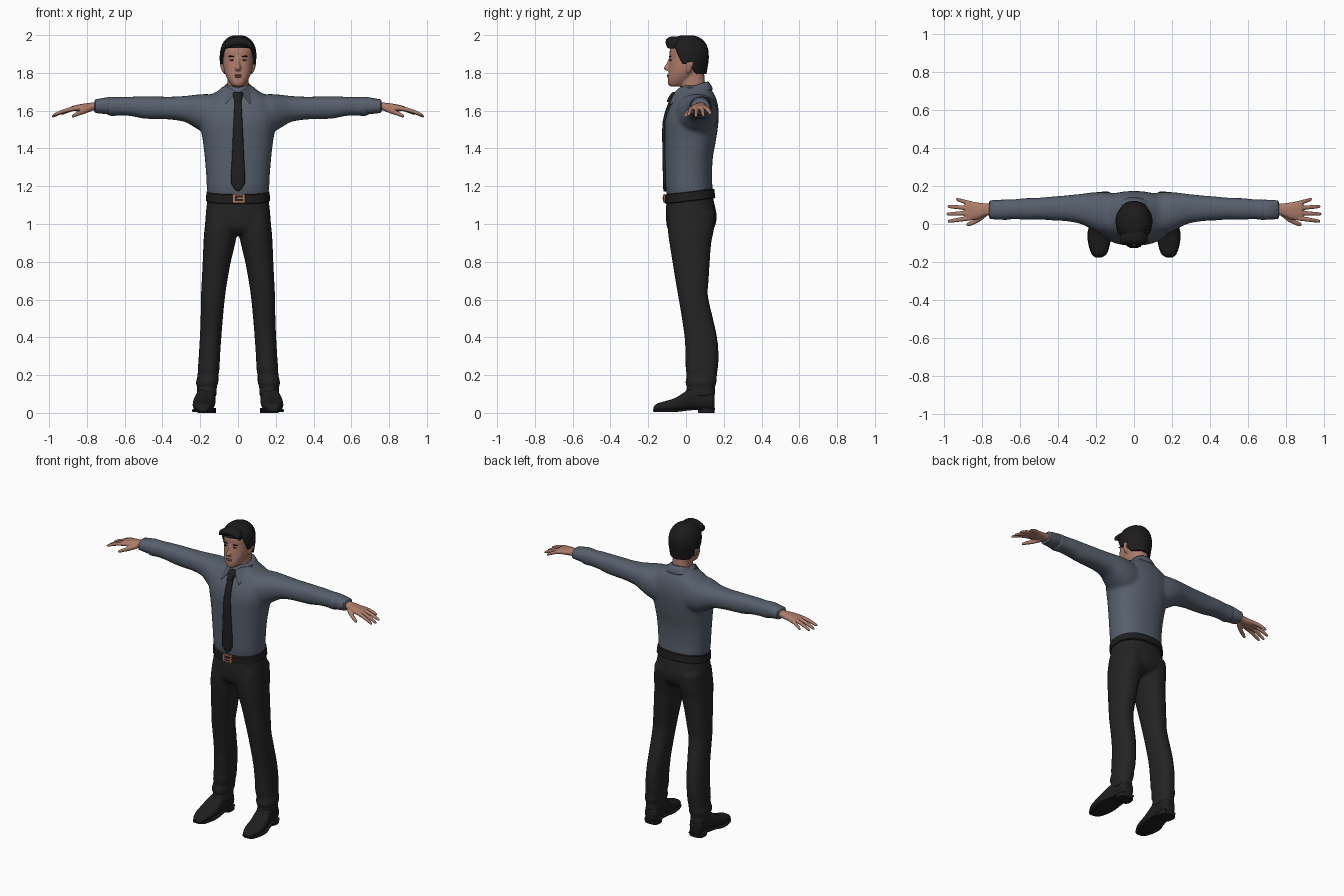
import bpy, bmesh, math
from mathutils import Vector


def material(name, r, g, b):
    m = bpy.data.materials.new(name)
    m.diffuse_color = (r, g, b, 1)
    return m


SKIN = material("skin", .42, .205, .145)
LIPS = material("lips", .30, .12, .095)
HAIR = material("black hair", .012, .011, .011)
SHIRT = material("slate shirt", .095, .115, .15)
TIE = material("black tie", .014, .014, .016)
CLOTH = material("charcoal trousers", .017, .017, .017)
LEATHER = material("black leather", .014, .013, .013)
COPPER = material("copper buckle", .42, .19, .12)


def spline(rows, steps):
    """Catmull-Rom interpolation between section rows."""
    out = []
    for i in range(len(rows) - 1):
        q = [rows[max(i - 1, 0)], rows[i], rows[i + 1], rows[min(i + 2, len(rows) - 1)]]
        for s in range(steps):
            t = s / steps
            out.append([.5 * (2 * b + (c - a) * t + (2 * a - 5 * b + 4 * c - d) * t * t
                              + (3 * b - a - 3 * c + d) * t ** 3) for a, b, c, d in zip(*q)])
    return out + [list(rows[-1])]


def loft(bm, rows, axis='z', n=24, p=2.3, steps=3, tilt=0):
    """Skin of rounded sections; row = position, low/high of both other axes."""
    rings = []
    for t, a0, a1, b0, b1 in spline(rows, steps):
        ring = []
        for k in range(n):
            c, s = math.cos(2 * math.pi * k / n), math.sin(2 * math.pi * k / n)
            a = (a0 + a1) / 2 + (a1 - a0) / 2 * math.copysign(abs(c) ** (2 / p), c)
            b = (b0 + b1) / 2 + (b1 - b0) / 2 * math.copysign(abs(s) ** (2 / p), s)
            co = {'z': (a, b, t + tilt * b), 'x': (t, a, b), 'y': (a, t, b)}[axis]
            ring.append(bm.verts.new(co))
        rings.append(ring)
    for r, q in zip(rings, rings[1:]):
        for k in range(n):
            bm.faces.new((r[k], r[(k + 1) % n], q[(k + 1) % n], q[k]))
    bm.faces.new(rings[0])
    bm.faces.new(rings[-1])


def sym(rows):
    """Rows given as height, half width, front, back."""
    return [(z, -w, w, f, b) for z, w, f, b in rows]


def finish(name, bm, mat, mirror=False, voxel=0, smooth=3, angle=50):
    bmesh.ops.recalc_face_normals(bm, faces=bm.faces)
    me = bpy.data.meshes.new(name)
    bm.to_mesh(me)
    bm.free()
    ob = bpy.data.objects.new(name, me)
    bpy.context.collection.objects.link(ob)
    me.materials.append(mat)
    bpy.ops.object.select_all(action='DESELECT')
    ob.select_set(True)
    bpy.context.view_layer.objects.active = ob
    if voxel:
        me.shade_smooth()
    else:
        bpy.ops.object.shade_smooth_by_angle(angle=math.radians(angle))
    if mirror:
        ob.modifiers.new("mirror", 'MIRROR').use_mirror_merge = False
    if voxel:
        r = ob.modifiers.new("blend", 'REMESH')
        r.mode, r.voxel_size, r.use_smooth_shade = 'VOXEL', voxel, True
        s = ob.modifiers.new("soften", 'SMOOTH')
        s.factor, s.iterations = .5, smooth
    return ob


def part(name, rows, mat, mirror=False, **kw):
    bm = bmesh.new()
    loft(bm, rows, **kw)
    return finish(name, bm, mat, mirror)


def blob(name, center, radii, mat, mirror=False, roll=0):
    bm = bmesh.new()
    bmesh.ops.create_uvsphere(bm, u_segments=14, v_segments=8, radius=1)
    for v in bm.verts:
        x, y, z = (v.co[i] * radii[i] for i in range(3))
        v.co = Vector(center) + Vector((x, y + abs(x) * (.25 if mirror else 0), z + x * roll))
    return finish(name, bm, mat, mirror)


# Shirt: torso blended with both sleeves
bm = bmesh.new()
loft(bm, sym([(1.14, .158, -.098, .135), (1.19, .165, -.108, .14), (1.25, .168, -.11, .138),
              (1.35, .176, -.112, .142), (1.45, .188, -.114, .16), (1.54, .205, -.112, .172),
              (1.61, .205, -.092, .172), (1.665, .175, -.062, .16), (1.70, .115, -.042, .142),
              (1.735, .07, -.025, .12)]), n=32)
sleeve = [(.08, -.05, .16, 1.47, 1.68), (.16, -.055, .168, 1.475, 1.688), (.22, -.03, .166, 1.505, 1.685),
          (.28, .0, .158, 1.54, 1.678), (.36, .015, .15, 1.553, 1.674), (.42, .018, .145, 1.555, 1.675),
          (.5, .024, .138, 1.558, 1.676), (.57, .022, .136, 1.572, 1.674), (.63, .026, .13, 1.574, 1.672),
          (.68, .02, .13, 1.572, 1.674), (.70, .032, .12, 1.59, 1.662)]
for s in (1, -1):
    loft(bm, [(s * r[0],) + r[1:] for r in sleeve], axis='x')
finish("shirt", bm, SHIRT, voxel=.011, smooth=4)
part("cuff", [(.675, .028, .124, 1.584, 1.668), (.685, .022, .128, 1.58, 1.672), (.755, .026, .124, 1.588, 1.66),
              (.76, .034, .116, 1.596, 1.652)], SHIRT, True, axis='x', steps=1)

# Collar band and folded points
part("collar_band", sym([(1.665, .088, -.048, .138), (1.675, .092, -.05, .142), (1.712, .074, -.034, .124),
                         (1.72, .066, -.027, .116)]), SHIRT, steps=1, tilt=.3)
bm = bmesh.new()
lower = [(.010, -.058, 1.70), (.045, -.035, 1.722), (.085, .012, 1.725), (.094, .01, 1.69), (.066, -.09, 1.632)]
inner = [bm.verts.new((x, y + .025, z)) for x, y, z in lower]
outer = [bm.verts.new(c) for c in lower]
bm.faces.new(inner)
bm.faces.new(outer)
for k in range(5):
    bm.faces.new((inner[k], inner[k - 1], outer[k - 1], outer[k]))
finish("collar_point", bm, SHIRT, True, angle=30)

# Tie: knot and long blade following the chest
part("tie_knot", [(1.645, -.018, .018, -.102, -.06), (1.66, -.02, .02, -.098, -.05),
                  (1.69, -.029, .029, -.08, -.03), (1.70, -.024, .024, -.068, -.03)], TIE, n=16, steps=2)
part("tie_blade", [(1.172, -.002, .002, -.119, -.105), (1.215, -.036, .036, -.122, -.10),
                   (1.35, -.032, .032, -.124, -.10), (1.45, -.028, .028, -.126, -.10),
                   (1.54, -.024, .024, -.124, -.09), (1.61, -.02, .02, -.106, -.07),
                   (1.66, -.017, .017, -.085, -.05)], TIE, n=16, p=4, steps=2)

# Trousers: hips blended with both legs
bm = bmesh.new()
loft(bm, sym([(1.16, .158, -.098, .138), (1.10, .166, -.105, .152), (1.04, .172, -.106, .163),
              (.98, .172, -.10, .15), (.945, .15, -.07, .11)]), n=32)
leg = [(1.06, .01, .168, -.09, .155), (.97, .003, .178, -.096, .148), (.90, .014, .183, -.088, .134),
       (.8, .038, .187, -.072, .126), (.7, .056, .192, -.056, .12), (.62, .068, .196, -.042, .116),
       (.5, .08, .198, -.022, .143), (.4, .088, .202, -.008, .165), (.3, .095, .208, -.003, .173),
       (.23, .098, .213, -.002, .168), (.2, .104, .214, .004, .164), (.16, .104, .223, -.004, .162),
       (.135, .113, .216, .006, .153), (.105, .112, .218, -.004, .156), (.085, .116, .214, .004, .152)]
for s in (1, -1):
    loft(bm, [(z, s * a, s * b, c, d) for z, a, b, c, d in leg])
finish("trousers", bm, CLOTH, voxel=.0105, smooth=3)

# Belt and buckle
part("belt", sym([(1.118, .164, -.103, .149), (1.122, .17, -.11, .155), (1.166, .167, -.112, .15),
                  (1.17, .16, -.105, .143)]), LEATHER, n=40, steps=1, tilt=.12)


def plate(name, x0, x1, z0, z1, y, mat, depth=.008):
    bm = bmesh.new()
    bmesh.ops.create_cube(bm, size=1)
    for v in bm.verts:
        v.co = ((x0 + x1) / 2 + v.co.x * (x1 - x0), y + v.co.y * depth, (z0 + z1) / 2 + v.co.z * (z1 - z0))
    finish(name, bm, mat, angle=30)


plate("buckle_frame", -.03, .036, 1.112, 1.16, -.116, COPPER)
plate("buckle_opening", -.016, .026, 1.121, 1.151, -.118, LEATHER)
plate("buckle_prong", -.005, .026, 1.132, 1.139, -.12, COPPER)

# Shoes: upper, sole and heel
part("shoe_upper", [(-.172, .165, .205, .012, .03), (-.155, .147, .22, .01, .048), (-.11, .13, .236, .01, .062),
                    (-.06, .124, .24, .012, .078), (-.01, .12, .233, .014, .108), (.03, .12, .22, .016, .135),
                    (.09, .118, .21, .016, .135), (.135, .122, .207, .016, .12), (.15, .14, .19, .02, .10)],
     LEATHER, True, axis='y', p=2.6)
part("shoe_sole", [(-.175, .168, .204, .008, .018), (-.155, .142, .224, .004, .018), (-.1, .125, .241, .004, .018),
                   (-.04, .118, .243, .006, .02), (.03, .12, .224, .014, .026), (.15, .125, .203, .014, .026)],
     LEATHER, True, axis='y', p=5)
part("shoe_heel", [(0, .116, .214, .065, .15), (.026, .116, .214, .062, .154)], LEATHER, True, steps=1, p=3)

# Hands: palm, four fingers and thumb
bm = bmesh.new()
loft(bm, [(.73, .045, .108, 1.602, 1.645), (.78, .043, .108, 1.6, 1.642), (.82, .026, .113, 1.596, 1.637),
          (.86, .02, .12, 1.597, 1.629), (.885, .024, .118, 1.6, 1.622)], axis='x', n=20)
for base, tip, z in ((.032, .014, 1.575), (.058, .052, 1.568), (.083, .092, 1.572), (.106, .13, 1.582)):
    end = .985 - 9 * (base - .058) ** 2 - (.03 if base > .1 else 0)
    rows = []
    for t, r in ((0, .0125), (.35, .0118), (.7, .0105), (.93, .0085), (1, .004)):
        x, y, h = .85 + (end - .85) * t, base + (tip - base) * t, 1.613 - (1.613 - z) * t ** 1.6
        rows.append((x, y - r, y + r, h - r, h + r))
    loft(bm, rows, axis='x', n=12)
loft(bm, [(.775, .04, .07, 1.597, 1.625), (.81, .012, .044, 1.584, 1.614), (.845, -.005, .022, 1.573, 1.598),
          (.87, -.012, .01, 1.564, 1.584), (.88, -.01, .002, 1.565, 1.576)], axis='x', n=12)
finish("hand", bm, SKIN, True, voxel=.0045, smooth=2)

# Neck, head, nose and ears blended together
bm = bmesh.new()
loft(bm, sym([(1.66, .066, -.022, .115), (1.70, .06, -.025, .108), (1.75, .056, -.03, .1),
              (1.82, .056, -.03, .095)]))
loft(bm, sym([(1.728, .022, -.082, -.03), (1.738, .036, -.094, .0), (1.765, .054, -.097, .03),
              (1.80, .07, -.093, .06), (1.84, .078, -.089, .088), (1.88, .081, -.086, .1),
              (1.92, .082, -.086, .104), (1.955, .07, -.07, .09), (1.98, .035, -.035, .05)]), n=32)
loft(bm, sym([(1.88, .007, -.092, -.06), (1.85, .01, -.104, -.06), (1.825, .016, -.119, -.06),
              (1.813, .014, -.108, -.06)]), n=14, p=2)
for s in (1, -1):
    loft(bm, [(1.80, s * .066, s * .08, .005, .02), (1.815, s * .066, s * .088, .003, .028),
              (1.85, s * .07, s * .096, .004, .042), (1.87, s * .07, s * .09, .012, .036)], n=12)
finish("head", bm, SKIN, voxel=.0055, smooth=2)

# Face details
blob("eye", (.033, -.082, 1.868), (.0125, .006, .004), HAIR, True)
blob("eyebrow", (.035, -.085, 1.887), (.019, .005, .0038), HAIR, True, .08)
blob("upper_lip", (0, -.094, 1.787), (.023, .008, .0045), LIPS)
blob("lower_lip", (0, -.094, 1.779), (.018, .008, .005), LIPS)

# Hair: cap whose lower edge steps from the brow, past the ear, to the nape
bm = bmesh.new()
N, ROWS = 48, 14
rings = []
for j in range(ROWS + 1):
    ring = []
    for k in range(N):
        a = 2 * math.pi * k / N
        c, s = math.cos(a), math.sin(a)          # s = -1 faces forward
        if s < -.62:
            edge = 1.932
        elif s < -.02:
            edge = 1.932 - .085 * min(1, (s + .62) / .36)
        else:
            edge = 1.86 - .065 * min(1, (s + .02) / .5)
        t = max(j - 1, 0) / (ROWS - 1)
        z = edge + (1.999 - edge) * math.sin(t * math.pi / 2)
        f = (1 - min(1, max(0, (z - 1.88) / .12)) ** 2.5) ** (1 / 2.3) if z < 1.9985 else .02
        f *= 1 - .12 * max(0, (1.87 - z) / .07)
        f *= .88 if j == 0 else 1 + .012 * math.sin(7 * a + 30 * z)
        y0 = .01 - .01 * max(0, -s)
        ring.append(bm.verts.new((c * f * .097, y0 + s * f * (.112 if s > 0 else .106), z)))
    rings.append(ring)
for r, q in zip(rings, rings[1:]):
    for k in range(N):
        bm.faces.new((r[k], r[(k + 1) % N], q[(k + 1) % N], q[k]))
bm.faces.new(rings[-1])
finish("hair", bm, HAIR)
part("hair_quiff", [(-.07, -.03, .035, 1.945, 1.975), (-.045, -.066, .07, 1.935, 1.985), (0, -.075, .076, 1.94, 1.994),
                    (.05, -.05, .05, 1.94, 1.99)] and
     [(-.07, -.102, -.06, 1.928, 1.962), (-.035, -.108, -.02, 1.934, 1.985), (.01, -.108, -.01, 1.938, 1.994),
      (.045, -.105, -.02, 1.934, 1.984), (.072, -.098, -.06, 1.928, 1.96)], HAIR, axis='x', n=16)
